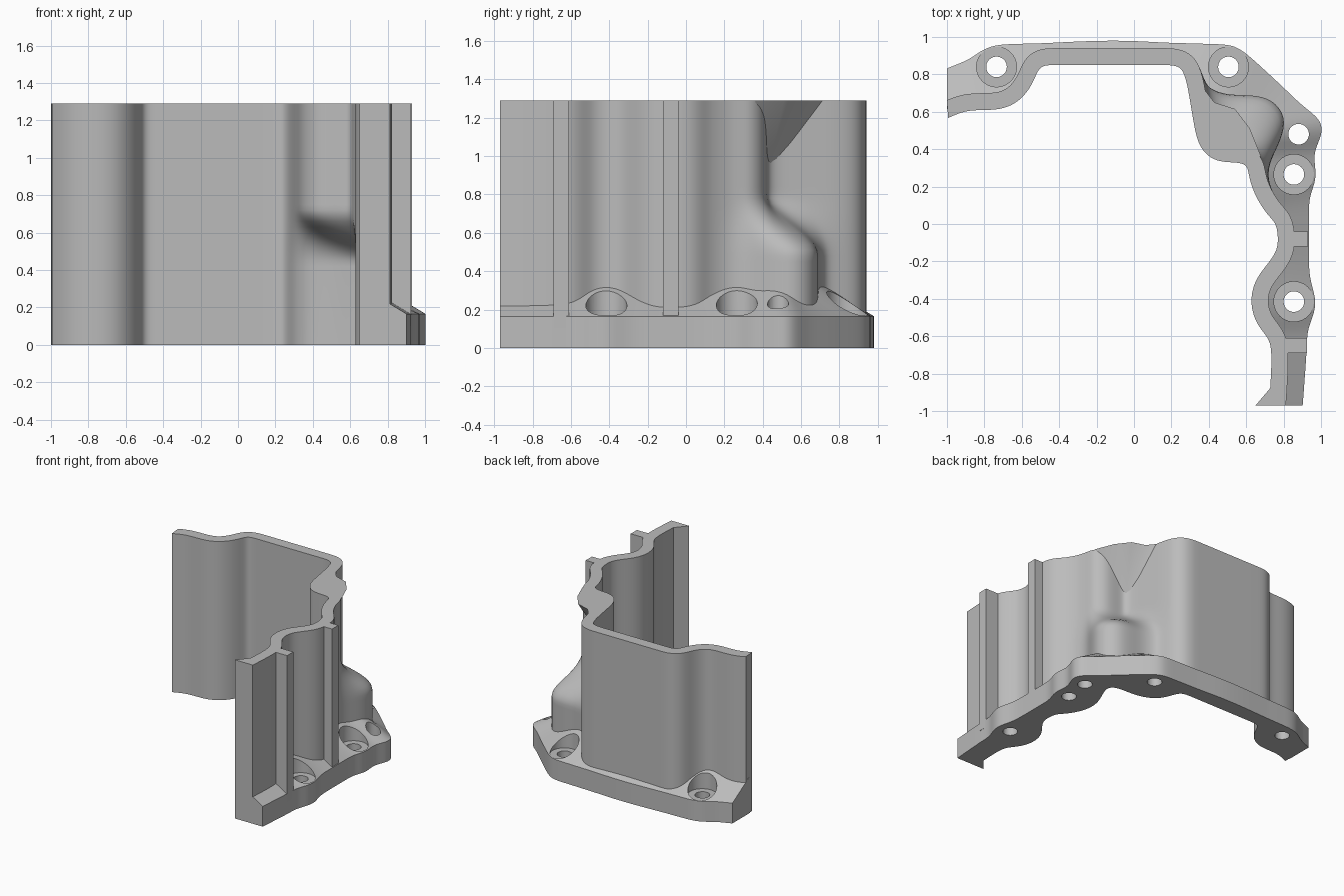
import bpy, bmesh
from mathutils import Vector

if "Cube" in bpy.data.objects:
    bpy.data.objects.remove(bpy.data.objects["Cube"])

HEIGHT, RIM, HALF = 1.29, 0.165, 0.045

grey = bpy.data.materials.new("cast_grey")
grey.use_nodes = True
grey.diffuse_color = (0.5, 0.5, 0.5, 1)
grey.node_tree.nodes["Principled BSDF"].inputs["Base Color"].default_value = grey.diffuse_color

# Stations along the casting: wall centre x, y, then flange edge x, y
STATIONS = [
    (-1.03, .6, -1.03, .82), (-.92, .65, -.93, .86), (-.82, .655, -.88, .88),
    (-.72, .655, -.8, .94), (-.64, .69, -.72, .96), (-.58, .77, -.64, .962),
    (-.55, .86, -.56, .965), (-.49, .895, -.49, .966), (-.42, .895, -.42, .97),
    (-.1, .895, -.1, .985), (.15, .895, .15, .97), (.22, .895, .22, .968),
    (.29, .87, .33, .965), (.325, .78, .42, .962), (.36, .69, .5, .96),
    (.48, .645, .57, .94), (.6, .645, .68, .84), (.7, .635, .8, .73),
    (.755, .58, .9, .63), (.76, .52, 1, .56), (.73, .44, 1.01, .48),
    (.69, .36, .955, .38), (.67, .28, .975, .28), (.68, .19, .965, .21),
    (.735, .09, .935, .14), (.8, .03, .935, .03), (.815, -.05, .935, -.05),
    (.815, -.14, .935, -.14), (.77, -.22, .935, -.25), (.69, -.31, .95, -.33),
    (.665, -.41, .975, -.41), (.69, -.51, .96, -.49), (.755, -.58, .925, -.57),
    (.785, -.66, .925, -.66), (.775, -.86, .91, -.86), (.765, -1, .9, -1)]
# Wall centre above the bulge, replacing the stations from number BULGE on
BULGE = 13
UPPER = [(.325, .78), (.345, .66), (.365, .54), (.385, .44), (.44, .38),
         (.52, .375), (.6, .37), (.645, .33), (.655, .29), (.663, .25)]


def spline(points, steps=6):
    """Smooth curve through a run of control points (uniform cubic B-spline)."""
    p = [Vector(q) for q in points]
    p = [p[0]] + p + [p[-1]]
    out = []
    for a, b, c, d in zip(p, p[1:], p[2:], p[3:]):
        for k in range(steps):
            t = k / steps
            out.append((a * (1 - t) ** 3 + b * (3 * t**3 - 6 * t**2 + 4)
                        + c * (3 * t * t + 3 * t + 1 - 3 * t**3) + d * t**3) / 6)
    out.append((p[-3] + p[-2] * 5) / 6)
    return out


def offset(path, dist):
    """Shift a path sideways; positive is outward."""
    out = []
    for i, p in enumerate(path):
        d = (path[min(i + 1, len(path) - 1)] - path[max(i - 1, 0)]).normalized()
        out.append(p + Vector((-d.y, d.x)) * dist)
    return out


def clip(p, z):
    return (max(p.x, -1), max(p.y, -.97), z)


def ease(z, low, high):
    t = min(max((z - low) / (high - low), 0), 1)
    return t * t * (3 - 2 * t)


def finish(name, bm, smooth=True):
    bmesh.ops.recalc_face_normals(bm, faces=bm.faces)
    mesh = bpy.data.meshes.new(name)
    bm.to_mesh(mesh)
    bm.free()
    ob = bpy.data.objects.new(name, mesh)
    bpy.context.collection.objects.link(ob)
    mesh.materials.append(grey)
    if smooth:
        shade(ob)
    return ob


def shade(ob):
    bpy.ops.object.select_all(action="DESELECT")
    ob.select_set(True)
    bpy.context.view_layer.objects.active = ob
    bpy.ops.object.shade_smooth_by_angle(angle=0.6)


def loft(name, rings, smooth=True):
    """Skin a run of closed rings and cap both ends."""
    bm = bmesh.new()
    rows = [[bm.verts.new(v) for v in ring] for ring in rings]
    n = len(rows[0])
    for a, b in zip(rows, rows[1:]):
        for j in range(n):
            k = (j + 1) % n
            bm.faces.new((a[j], a[k], b[k], b[j]))
    bm.faces.new(rows[0])
    bm.faces.new(rows[-1])
    return finish(name, bm, smooth)


def prism(name, outline, z0, z1):
    return loft(name, [[(x, y, z) for x, y in outline] for z in (z0, z1)])


# Wall: thin skin that swells outward below the shoulder
low = [s[:2] for s in STATIONS]
high = low[:BULGE] + UPPER + low[BULGE + len(UPPER):]
low, high = spline(low), spline(high)
outer = list(zip(offset(low, HALF), offset(high, HALF)))
inner = list(zip(offset(low, -HALF), offset(high, -HALF)))
levels = [0] + [.42 + .03 * i for i in range(15)] + [HEIGHT]
rings = []
for o, i in zip(outer, inner):
    ring = [clip(o[0].lerp(o[1], ease(z, .48, .8)), z) for z in levels]
    ring += [clip(i[0].lerp(i[1], ease(z, .43, .72)), z) for z in reversed(levels)]
    rings.append(ring)
loft("wall", rings)

# Flange: upright edge with a top that slopes up to the wall
edge = spline([s[2:] for s in STATIONS])
flange = loft("flange", [
    [clip(w, 0), clip(e, 0), clip(e, RIM), clip(w, RIM + .6 * (e - w).length)]
    for w, e in zip(low, edge)], smooth=False)

# Bolt holes and their flat seats
BOLTS = [(-.735, .84), (.505, .84), (.855, .265), (.855, -.415)]
cuts = [(b, .107, RIM, .6) for b in BOLTS]
cuts += [(b, .055, -.1, .6) for b in BOLTS + [(.88, .48)]]
for (x, y), radius, z0, z1 in cuts:
    bpy.ops.mesh.primitive_cylinder_add(vertices=40, radius=radius, depth=z1 - z0,
                                        location=(x, y, (z0 + z1) / 2))
    cutter = bpy.context.object
    cutter.hide_render = True
    mod = flange.modifiers.new("bolt_cut", "BOOLEAN")
    mod.operation = "DIFFERENCE"
    mod.solver = "EXACT"
    mod.object = cutter
    bpy.context.view_layer.objects.active = flange
    bpy.ops.object.modifier_apply(modifier=mod.name)
    bpy.data.objects.remove(cutter)
shade(flange)

# Upright ribs on the side
for name, y, x in (("middle_rib", -.08, .93), ("front_rib", -.65, .925)):
    prism(name, [(.79, y - .04), (x, y - .04), (x, y + .04), (.79, y + .04)], .1, HEIGHT)

# Flared lip closing the front end of the wall
prism("end_lip", [(.735, -.87), (.65, -.97), (.76, -.97), (.76, -.87)], 0, HEIGHT)

# Wedge under the top edge, tapering down into the corner of the wall
bm = bmesh.new()
top = [bm.verts.new((x, y, HEIGHT)) for x, y in
       ((.36, .74), (.43, .65), (.54, .615), (.62, .51), (.68, .36), (.43, .38), (.38, .45))]
apex = bm.verts.new((.44, .43, .94))
bm.faces.new(top)
for a, b in zip(top, top[1:] + top[:1]):
    bm.faces.new((a, b, apex))
finish("corner_wedge", bm)
